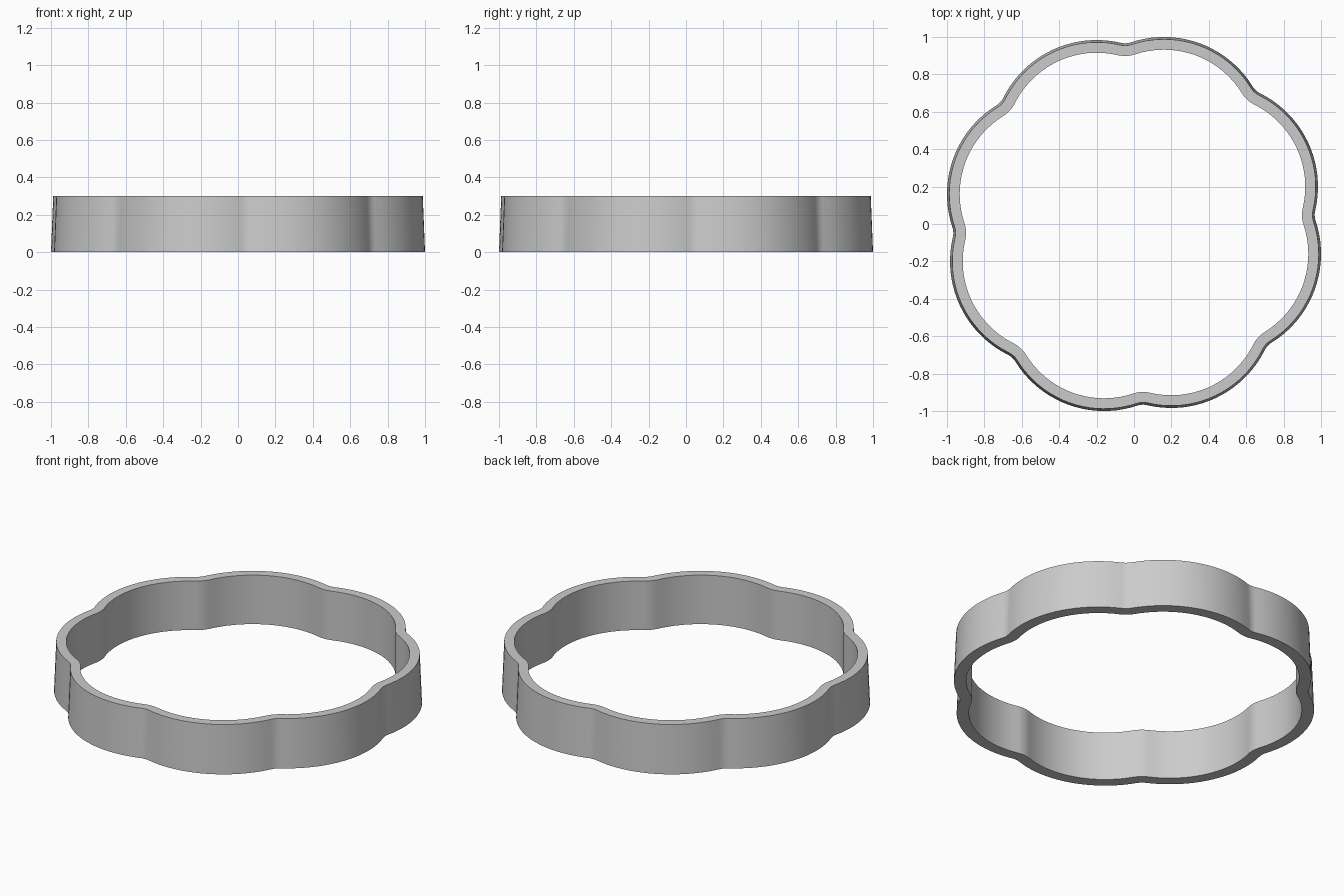
import bpy
import bmesh
from math import sin, cos, pi, sqrt, asin, radians
from mathutils import Vector

cube = bpy.data.objects.get("Cube")
if cube:
    bpy.data.objects.remove(cube, do_unlink=True)

LOBES = 8
HEIGHT = 0.30
START = radians(2.6)      # direction of the first notch
LOBE_DIST = 0.47          # lobe arc centres from the middle
LOBE_RADIUS = 0.558
FILLET = 0.10             # rounding of each notch
WALL = 0.068              # wall thickness at the base
DRAFT = 0.012             # inward lean of the outer wall at the rim


def polar(r, a):
    return Vector((r * cos(a), r * sin(a), 0))


def scalloped_loop(bm, offset, z):
    """Ring of vertices: lobe arcs joined by tangent fillets."""
    half = pi / LOBES
    reach = LOBE_RADIUS + FILLET
    side = LOBE_DIST * sin(half)
    notch_dist = LOBE_DIST * cos(half) + sqrt(reach ** 2 - side ** 2)
    b = asin(side / reach)
    a = half + b
    arc_steps, notch_steps = 20, 6
    points = []
    for k in range(LOBES):
        axis = START + half + 2 * half * k
        for i in range(arc_steps + 1):
            t = -a + 2 * a * i / arc_steps
            points.append(polar(LOBE_DIST, axis) + polar(LOBE_RADIUS + offset, axis + t))
        notch = axis + half
        for i in range(1, notch_steps):
            s = b - 2 * b * i / notch_steps
            points.append(polar(notch_dist, notch) + polar(FILLET - offset, notch + pi + s))
    return [bm.verts.new((p.x, p.y, z)) for p in points]


# Scalloped band: drafted outer wall, straight inner wall, flat rims
bm = bmesh.new()
loops = [
    scalloped_loop(bm, 0, 0),
    scalloped_loop(bm, -DRAFT, HEIGHT),
    scalloped_loop(bm, -WALL, HEIGHT),
    scalloped_loop(bm, -WALL, 0),
]
count = len(loops[0])
for n, lower in enumerate(loops):
    upper = loops[(n + 1) % len(loops)]
    for i in range(count):
        j = (i + 1) % count
        bm.faces.new((lower[i], lower[j], upper[j], upper[i]))
bmesh.ops.recalc_face_normals(bm, faces=bm.faces)
mesh = bpy.data.meshes.new("scalloped_ring")
bm.to_mesh(mesh)
bm.free()
ring = bpy.data.objects.new("scalloped_ring", mesh)
bpy.context.collection.objects.link(ring)

# Plain grey
grey = bpy.data.materials.new("light_grey")
grey.use_nodes = True
colour = (0.6, 0.6, 0.6, 1)
grey.diffuse_color = colour
for node in grey.node_tree.nodes:
    if node.type == 'BSDF_PRINCIPLED':
        node.inputs["Base Color"].default_value = colour
mesh.materials.append(grey)

# Smooth walls with crisp rims
bpy.ops.object.select_all(action='DESELECT')
ring.select_set(True)
bpy.context.view_layer.objects.active = ring
bpy.ops.object.shade_smooth_by_angle(angle=radians(35))
